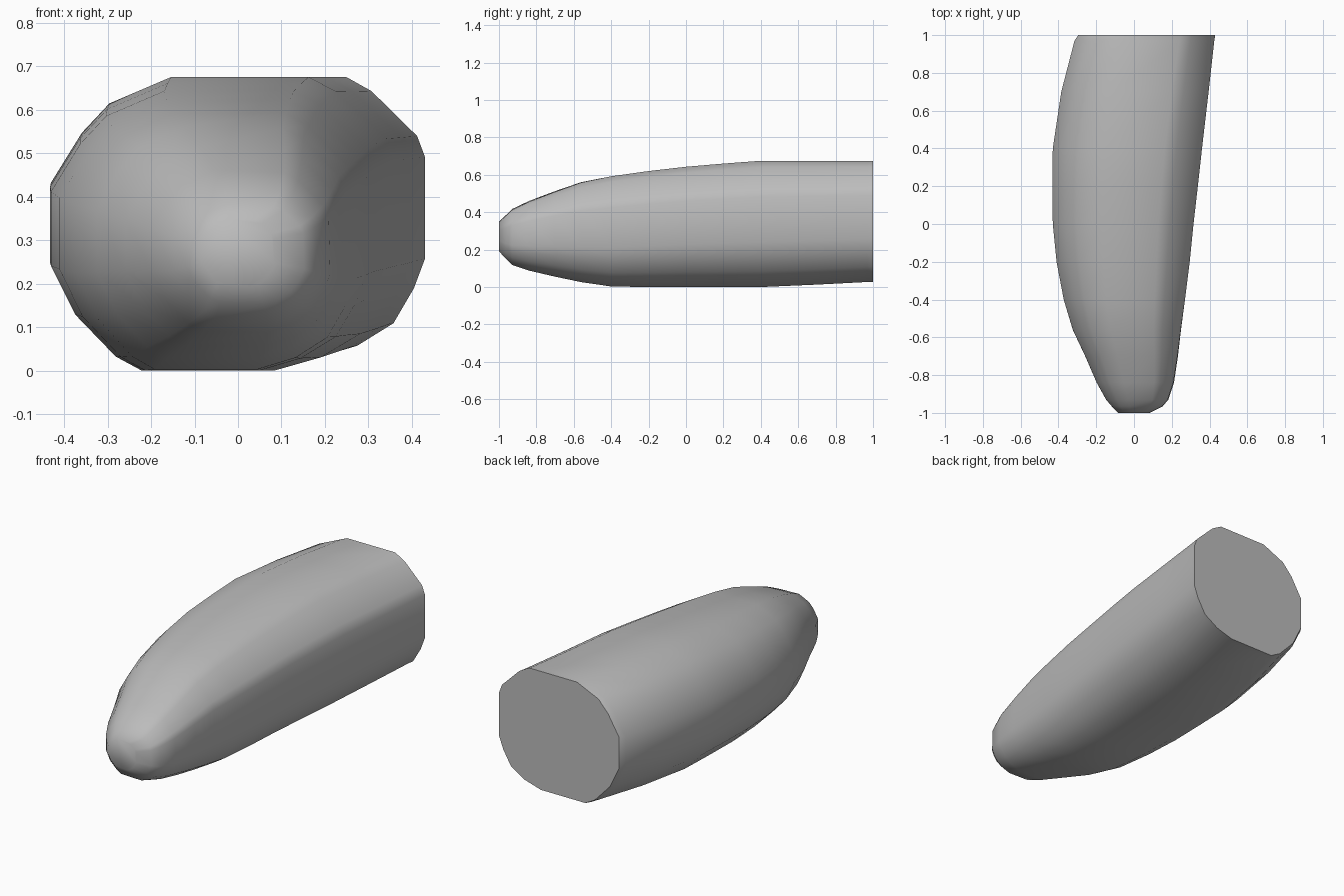
import bpy
import bmesh
import math

cube = bpy.data.objects.get("Cube")
if cube:
    bpy.data.objects.remove(cube, do_unlink=True)

grey = bpy.data.materials.new("plain grey")
grey.use_nodes = True
colour = (0.5, 0.5, 0.5, 1)
grey.diffuse_color = colour
grey.node_tree.nodes["Principled BSDF"].inputs["Base Color"].default_value = colour

# Faceted outline, as fractions of each section's half width and half height
outline = [(0.5, 1), (0.66, 0.9), (0.95, 0.58), (1, 0.43), (1, -0.29), (0.93, -0.5),
           (0.8, -0.75), (0.57, -0.91), (0.3, -1), (-0.44, -1), (-0.6, -0.9),
           (-0.85, -0.6), (-1, -0.25), (-1, 0.28), (-0.82, 0.62), (-0.66, 0.82), (-0.3, 1)]

# Sections from nose to back: y, x min, x max, z min, z max
sections = [
    (-1.0, -0.085, 0.085, 0.19, 0.35),
    (-0.965, -0.12, 0.155, 0.15, 0.385),
    (-0.93, -0.15, 0.185, 0.115, 0.42),
    (-0.84, -0.2, 0.215, 0.085, 0.463),
    (-0.7, -0.26, 0.235, 0.053, 0.515),
    (-0.56, -0.325, 0.25, 0.025, 0.562),
    (-0.4, -0.372, 0.27, 0.003, 0.592),
    (-0.2, -0.41, 0.295, 0.0, 0.62),
    (0.0, -0.43, 0.315, 0.0, 0.643),
    (0.2, -0.432, 0.338, 0.0, 0.66),
    (0.4, -0.43, 0.36, 0.0, 0.675),
    (0.7, -0.385, 0.395, 0.013, 0.675),
    (0.97, -0.315, 0.425, 0.027, 0.675),
    (1.0, -0.295, 0.43, 0.028, 0.675),
]


def section_points(y, left, right, low, high):
    """Fit the outline to one section; the nose becomes rounder."""
    blend = min(1, max(0, (-0.45 - y) / 0.5)) * 0.5
    for u, v in outline:
        length = math.hypot(u, v)
        u += (u / length - u) * blend
        v += (v / length - v) * blend
        yield ((left + right) / 2 + u * (right - left) / 2, y,
               (low + high) / 2 + v * (high - low) / 2)


# Tapered body lofted through the sections, closed with flat ends
bm = bmesh.new()
rings = [[bm.verts.new(p) for p in section_points(*s)] for s in sections]
count = len(outline)
for near, far in zip(rings, rings[1:]):
    for i in range(count):
        j = (i + 1) % count
        bm.faces.new((near[i], near[j], far[j], far[i]))
bm.faces.new(rings[0])
bm.faces.new(rings[-1])
bmesh.ops.recalc_face_normals(bm, faces=bm.faces)

mesh = bpy.data.meshes.new("tapered_body")
bm.to_mesh(mesh)
bm.free()
mesh.materials.append(grey)
body = bpy.data.objects.new("tapered_body", mesh)
bpy.context.collection.objects.link(body)

# Smooth sides with a crisp back edge
bpy.ops.object.select_all(action="DESELECT")
body.select_set(True)
bpy.context.view_layer.objects.active = body
bpy.ops.object.shade_smooth_by_angle(angle=math.radians(50))
